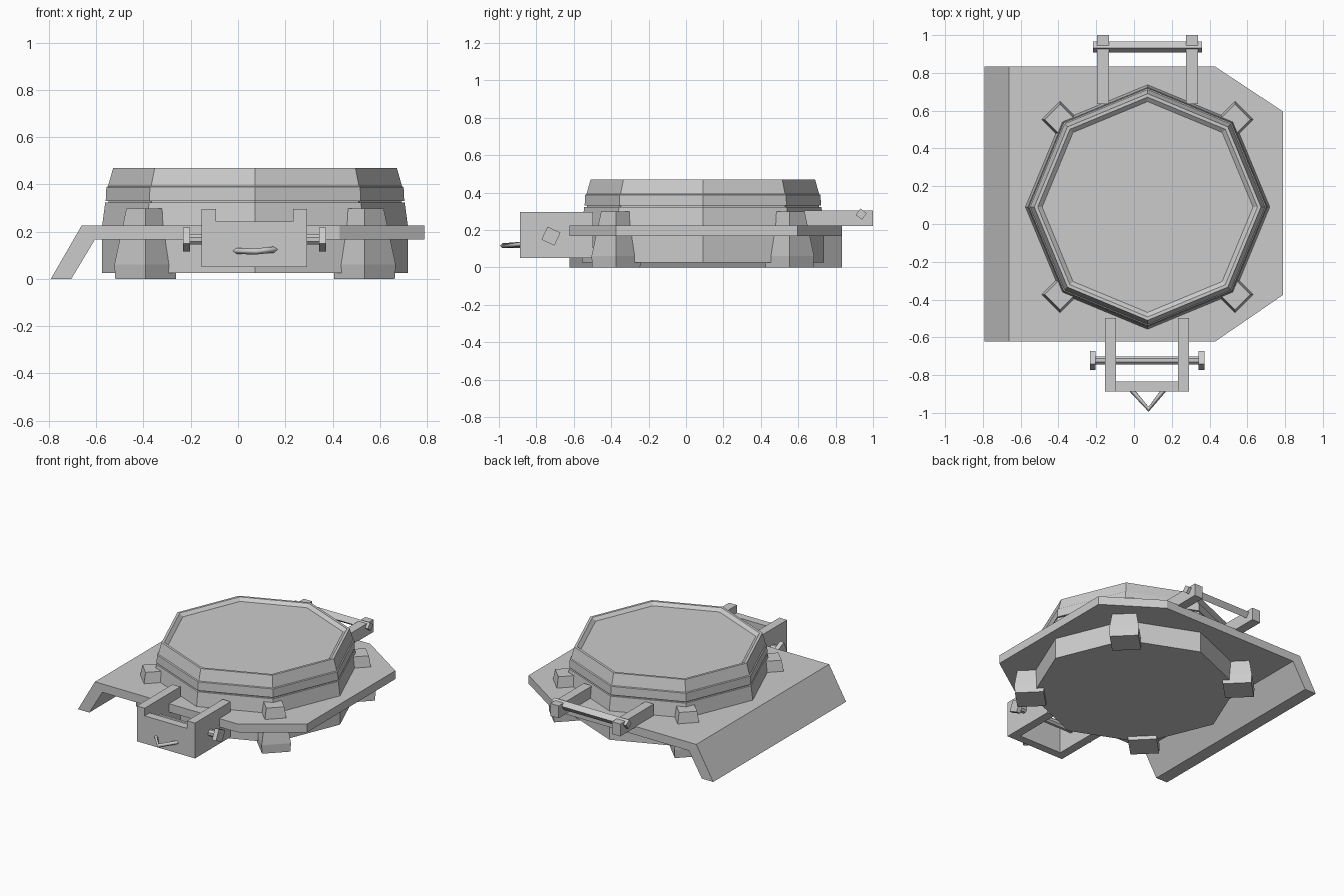
import bpy, math
from math import cos, sin, pi, radians
from mathutils import Matrix, Vector

if "Cube" in bpy.data.objects:
    bpy.data.objects.remove(bpy.data.objects["Cube"])

CX, CY = 0.072, 0.09   # centre of the octagonal body


def mesh_obj(name, verts, faces):
    me = bpy.data.meshes.new(name)
    me.from_pydata(verts, [], faces)
    me.update()
    ob = bpy.data.objects.new(name, me)
    bpy.context.collection.objects.link(ob)
    return ob


def lathe(name, profile, sides, matrix, start=0.0):
    """Stack of n-gon rings (radius, height), capped at both ends."""
    verts = [matrix @ Vector((r * cos(start + 2 * pi * i / sides),
                              r * sin(start + 2 * pi * i / sides), z))
             for r, z in profile for i in range(sides)]
    faces = [tuple(reversed(range(sides)))]
    for k in range(len(profile) - 1):
        for i in range(sides):
            j = (i + 1) % sides
            a, b = k * sides, (k + 1) * sides
            faces.append((a + i, a + j, b + j, b + i))
    last = (len(profile) - 1) * sides
    faces.append(tuple(last + i for i in range(sides)))
    return mesh_obj(name, verts, faces)


def prism(name, pts, vec):
    """Extrude a planar polygon along vec."""
    n, v = len(pts), Vector(vec)
    verts = [Vector(p) for p in pts] + [Vector(p) + v for p in pts]
    faces = [tuple(reversed(range(n))), tuple(range(n, 2 * n))]
    faces += [(i, (i + 1) % n, n + (i + 1) % n, n + i) for i in range(n)]
    return mesh_obj(name, verts, faces)


def box(name, x0, x1, y0, y1, z0, z1):
    return prism(name, [(x0, y0, z0), (x1, y0, z0), (x1, y1, z0), (x0, y1, z0)],
                 (0, 0, z1 - z0))


def along_x(x, y, z):
    return Matrix.Translation((x, y, z)) @ Matrix.Rotation(pi / 2, 4, 'Y')


# Octagonal body with a banded rim and shallow recessed top
lathe("octagonal_body",
      [(0.647, 0.025), (0.647, 0.225), (0.634, 0.322), (0.620, 0.322), (0.620, 0.330),
       (0.632, 0.330), (0.629, 0.388), (0.622, 0.392), (0.600, 0.47),
       (0.582, 0.47), (0.558, 0.45)],
      8, Matrix.Translation((CX, CY, 0)))

# Base plate with two clipped corners
prism("base_plate",
      [(-0.605, -0.622, 0.167), (0.43, -0.622, 0.167), (0.79, -0.375, 0.167),
       (0.79, 0.595, 0.167), (0.43, 0.833, 0.167), (-0.605, 0.833, 0.167)],
      (0, 0, 0.058))

# Sloped flap running down to the ground
prism("side_flap",
      [(-0.605, -0.622, 0.167), (-0.605, -0.622, 0.225), (-0.662, -0.622, 0.225),
       (-0.792, -0.622, 0), (-0.705, -0.622, 0)],
      (0, 1.455, 0))

# Four tapered feet on the diagonals
for i in range(4):
    ang = pi / 4 + i * pi / 2
    place = Matrix.Translation((CX + 0.655 * cos(ang), CY + 0.655 * sin(ang), 0))
    lathe(f"foot_{i + 1}", [(0.128, 0), (0.132, 0.06), (0.081, 0.298)], 4, place)

# Front bracket: two arms and a cross panel
for side, x in (("left", -0.154), ("right", 0.232)):
    box(f"front_arm_{side}", x, x + 0.06, -0.888, -0.498, 0.05, 0.295)
box("front_cross_panel", -0.094, 0.232, -0.888, -0.833, 0.05, 0.242)

# Front pin with square heads
TILT = radians(20)
lathe("front_pin_rod", [(0.023, 0), (0.023, 0.56)], 8,
      along_x(-0.21, -0.722, 0.167), pi / 8)
for side, x in (("left", -0.233), ("right", 0.342)):
    lathe(f"front_pin_head_{side}", [(0.054, 0), (0.054, 0.03)], 4,
          along_x(x, -0.722, 0.167), TILT)

# Triangular pull loop on the front panel
cu = bpy.data.curves.new("pull_loop", 'CURVE')
cu.dimensions = '3D'
cu.bevel_depth = 0.013
cu.bevel_resolution = 0
sp = cu.splines.new('POLY')
sp.points.add(2)
for p, co in zip(sp.points, ((-0.012, -0.88, 0.118), (0.077, -0.981, 0.116), (0.158, -0.88, 0.124))):
    p.co = (*co, 1)
bpy.context.collection.objects.link(bpy.data.objects.new("pull_loop", cu))

# Rear handle: two arms and a square bar
for side, x in (("left", -0.196), ("right", 0.276)):
    box(f"rear_arm_{side}", x, x + 0.064, 0.634, 1.0, 0.22, 0.305)
lathe("rear_handle_bar", [(0.03, 0), (0.03, 0.577)], 4,
      along_x(-0.217, 0.937, 0.285), radians(8))

# Make all face normals consistent
import bmesh
for ob in bpy.data.objects:
    if ob.type == 'MESH':
        bm = bmesh.new()
        bm.from_mesh(ob.data)
        bmesh.ops.recalc_face_normals(bm, faces=bm.faces)
        bm.to_mesh(ob.data)
        bm.free()
